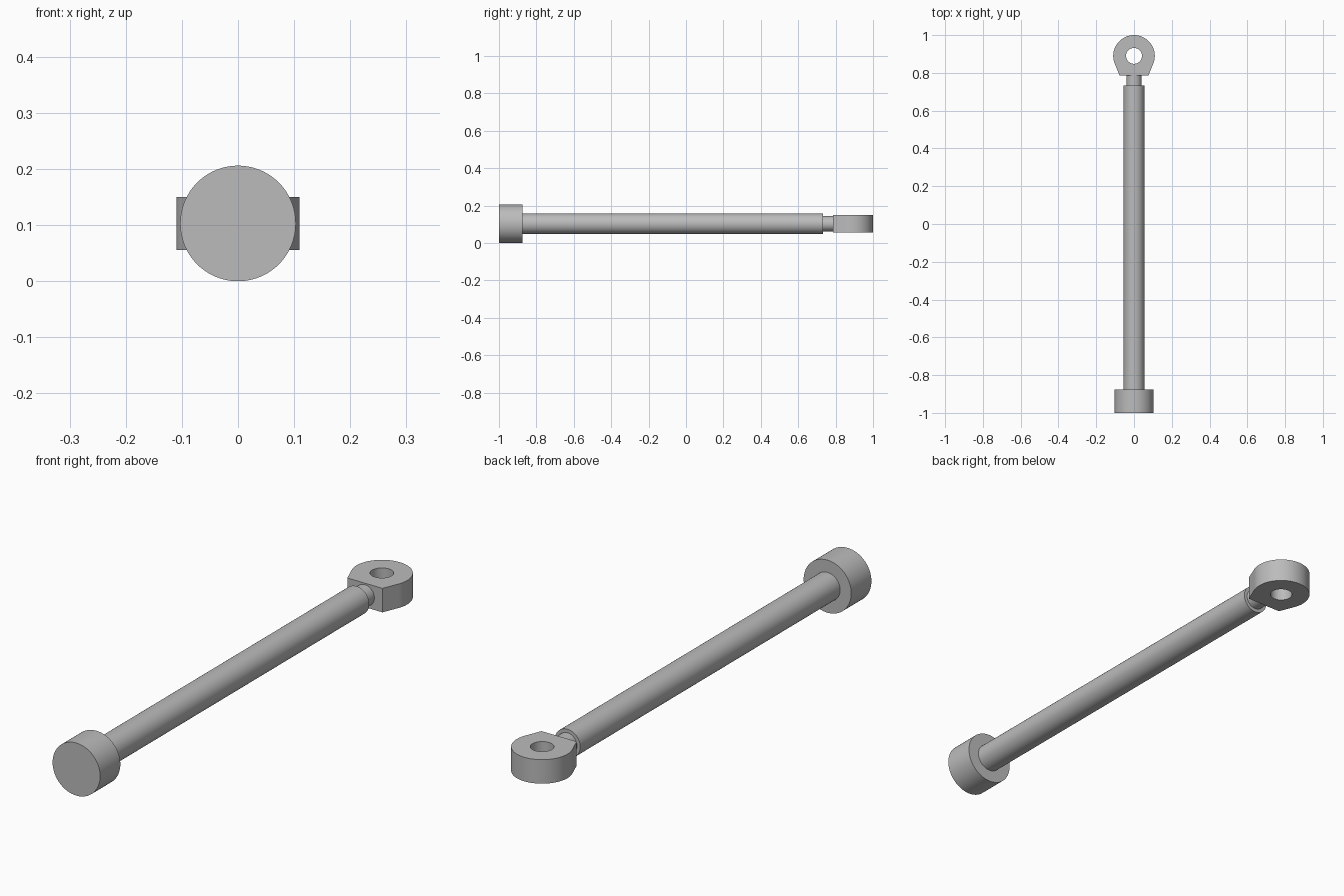
import bpy, bmesh
from math import sin, cos, radians, pi
from mathutils import Matrix, Vector

if "Cube" in bpy.data.objects:
    bpy.data.objects.remove(bpy.data.objects["Cube"])

AXIS_Z = 0.103

steel = bpy.data.materials.new("grey_steel")
steel.use_nodes = True
GREY = (0.5, 0.5, 0.5, 1)
steel.diffuse_color = GREY
steel.node_tree.nodes["Principled BSDF"].inputs["Base Color"].default_value = GREY


def finish(name, bm):
    """Turn a bmesh into a smooth-shaded steel object with sharp edges kept."""
    bmesh.ops.recalc_face_normals(bm, faces=bm.faces)
    mesh = bpy.data.meshes.new(name)
    bm.to_mesh(mesh)
    bm.free()
    mesh.materials.append(steel)
    obj = bpy.data.objects.new(name, mesh)
    bpy.context.collection.objects.link(obj)
    bpy.ops.object.select_all(action='DESELECT')
    obj.select_set(True)
    bpy.context.view_layer.objects.active = obj
    bpy.ops.object.shade_smooth_by_angle(angle=radians(25))


def rod(name, radius, y0, y1):
    """Solid cylinder lying along y."""
    bm = bmesh.new()
    place = Matrix.Translation((0, (y0 + y1) / 2, AXIS_Z)) @ Matrix.Rotation(pi / 2, 4, 'X')
    bmesh.ops.create_cone(bm, cap_ends=True, segments=96, radius1=radius,
                          radius2=radius, depth=y1 - y0, matrix=place)
    finish(name, bm)


# End cap, long shaft and thin neck
rod("end_cap", 0.103, -1.0, -0.875)
rod("shaft", 0.055, -0.875, 0.733)
rod("neck", 0.041, 0.733, 0.786)

# Eye: round lug with tangent sides, a flat base and a through hole
EYE_Y, EYE_R, HOLE_R, BASE, HALF = 0.89, 0.11, 0.042, 0.105, 0.047
TANGENT, CORNER = 22, 54


def eye_radius(deg):
    below = -sin(radians(deg))
    if below <= sin(radians(TANGENT)) + 1e-6:
        return EYE_R
    if below >= sin(radians(CORNER)) - 1e-6:
        return BASE / below
    drop = deg - 180 if deg < 270 else 360 - deg
    return EYE_R / cos(radians(drop - TANGENT))


bm = bmesh.new()
rings = []
for deg in range(0, 360, 2):
    d = Vector((cos(radians(deg)), sin(radians(deg)), 0))
    rings.append([bm.verts.new(d * r + Vector((0, EYE_Y, AXIS_Z + z)))
                  for r, z in ((HOLE_R, -HALF), (eye_radius(deg), -HALF),
                               (eye_radius(deg), HALF), (HOLE_R, HALF))])
for a, b in zip(rings, rings[1:] + rings[:1]):
    for i in range(4):
        j = (i + 1) % 4
        bm.faces.new((a[i], a[j], b[j], b[i]))
finish("eye_lug", bm)
